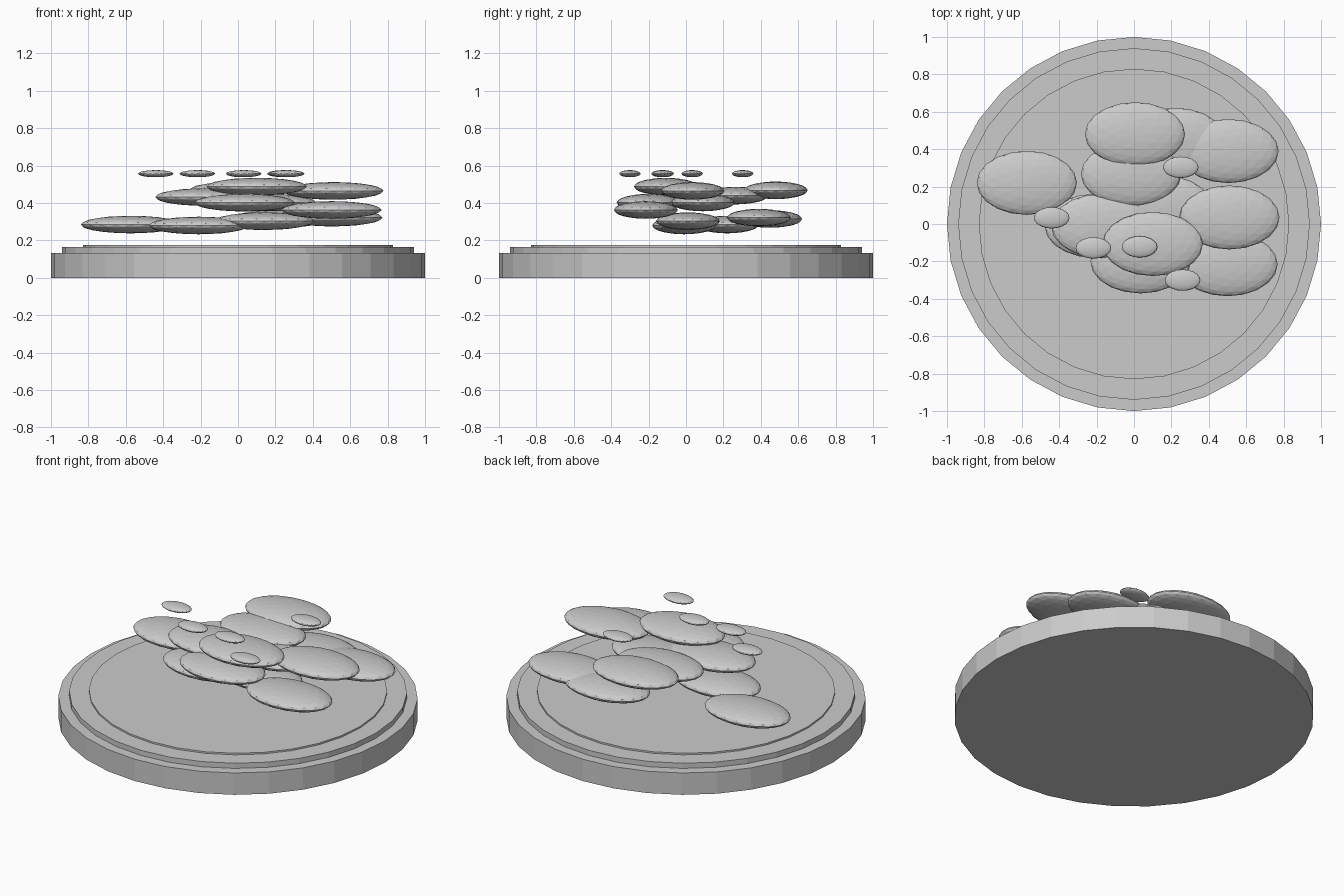
import bpy

if "Cube" in bpy.data.objects:
    bpy.data.objects.remove(bpy.data.objects["Cube"])

grey = bpy.data.materials.new("light grey")
grey.diffuse_color = (0.6, 0.6, 0.6, 1)
grey.use_nodes = True
grey.node_tree.nodes["Principled BSDF"].inputs["Base Color"].default_value = grey.diffuse_color


def disc(name, radius, z0, z1):
    bpy.ops.mesh.primitive_cylinder_add(vertices=32, radius=radius, depth=z1 - z0,
                                        location=(0, 0, (z0 + z1) / 2))
    finish(name)


def pebble(name, centre, radii):
    bpy.ops.mesh.primitive_ico_sphere_add(subdivisions=3, radius=1, location=centre)
    bpy.context.object.scale = radii
    finish(name)


def finish(name):
    ob = bpy.context.object
    ob.name = name
    ob.data.materials.append(grey)


# stepped round plate
disc("plate_base", 1.0, 0.0, 0.134)
disc("plate_rim", 0.94, 0.134, 0.166)
disc("plate_top", 0.83, 0.166, 0.176)

# large flattened pieces, in three loose layers
large = [
    (-0.573, 0.22, 0.285), (-0.21, -0.01, 0.28), (0.14, 0.01, 0.303),
    (0.22, 0.45, 0.315), (0.505, 0.39, 0.322),
    (0.50, -0.215, 0.363), (0.035, -0.2, 0.402), (0.15, 0.09, 0.403),
    (-0.175, -0.01, 0.432), (-0.016, 0.267, 0.44),
    (0.51, 0.035, 0.465), (0.005, 0.48, 0.468), (0.10, -0.107, 0.488),
]
for i, c in enumerate(large):
    pebble(f"large_piece_{i + 1}", c, (0.268, 0.171, 0.047))

# small garnish pieces floating on top
small = [(-0.44, 0.033), (-0.217, -0.128), (0.03, -0.122), (0.25, 0.303), (0.26, -0.3)]
for i, (x, y) in enumerate(small):
    pebble(f"small_piece_{i + 1}", (x, y, 0.557), (0.095, 0.057, 0.019))
